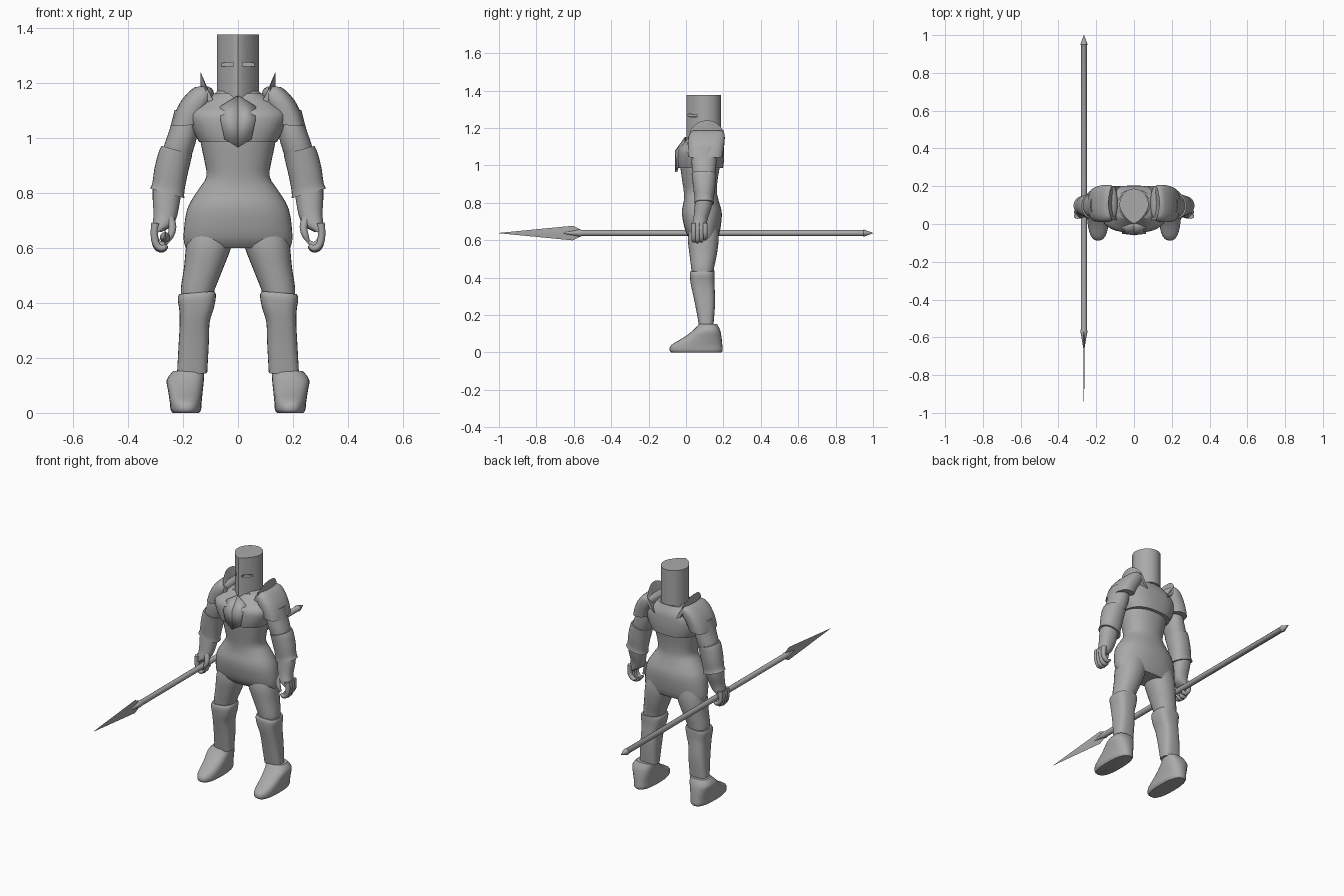
import bpy, bmesh, math
from mathutils import Vector

cube = bpy.data.objects.get("Cube")
if cube:
    bpy.data.objects.remove(cube)

GREY = (0.40, 0.40, 0.40, 1)
steel = bpy.data.materials.new("plain grey")
steel.use_nodes = True
steel.diffuse_color = GREY
steel.node_tree.nodes["Principled BSDF"].inputs["Base Color"].default_value = GREY
parts = []


def finish(name, bm, mirror):
    bmesh.ops.recalc_face_normals(bm, faces=bm.faces)
    mesh = bpy.data.meshes.new(name)
    bm.to_mesh(mesh)
    bm.free()
    mesh.materials.append(steel)
    obj = bpy.data.objects.new(name, mesh)
    bpy.context.collection.objects.link(obj)
    if mirror:
        obj.modifiers.new("Mirror", "MIRROR")
        obj.modifiers["Mirror"].use_mirror_merge = False
    parts.append(obj)
    return obj


def skin(name, rings, mirror=False):
    """Closed surface through a list of equally long point rings."""
    bm = bmesh.new()
    loops = [[bm.verts.new(p) for p in ring] for ring in rings]
    n = len(loops[0])
    for a, b in zip(loops, loops[1:]):
        for i in range(n):
            j = (i + 1) % n
            bm.faces.new((a[i], a[j], b[j], b[i]))
    bm.faces.new(loops[0])
    bm.faces.new(loops[-1])
    return finish(name, bm, mirror)


def smooth_rows(rows, steps):
    """Catmull-Rom interpolation between rows of numbers."""
    out = []
    pts = [Vector(r) for r in rows]
    for i in range(len(pts) - 1):
        a, b = pts[max(i - 1, 0)], pts[i]
        c, d = pts[i + 1], pts[min(i + 2, len(pts) - 1)]
        for k in range(steps):
            t = k / steps
            out.append(b + (c - a) * t / 2 + (a * 2 - b * 5 + c * 4 - d) * t * t / 2
                       + (b * 3 - a - c * 3 + d) * t ** 3 / 2)
    return out + [pts[-1]]


def power(v, p):
    return math.copysign(abs(v) ** (2 / p), v)


def loft(name, rows, square=2.2, tilt=0.0, mirror=True, steps=3, n=28):
    """Rows are height, x from, x to, y from, y to."""
    rings = []
    for z, x0, x1, y0, y1 in smooth_rows(rows, steps):
        ring = []
        for i in range(n):
            a = math.tau * i / n
            dx = (x1 - x0) / 2 * power(math.cos(a), square)
            dy = (y1 - y0) / 2 * power(math.sin(a), square)
            ring.append(((x0 + x1) / 2 + dx, (y0 + y1) / 2 + dy, z + tilt * dx))
        rings.append(ring)
    return skin(name, rings, mirror)


def tube(name, path, radii, mirror=True, n=10):
    """Round tube with changing radius along a path."""
    rings = []
    rows = smooth_rows([(*p, r) for p, r in zip(path, radii)], 3)
    pts = [Vector(r[:3]) for r in rows]
    for i, p in enumerate(pts):
        way = (pts[min(i + 1, len(pts) - 1)] - pts[max(i - 1, 0)]).normalized()
        side = way.cross(Vector((0, 1, 0))).normalized()
        up = side.cross(way)
        rings.append([p + (side * math.cos(math.tau * k / n)
                           + up * math.sin(math.tau * k / n)) * rows[i][3] for k in range(n)])
    return skin(name, rings, mirror)


# Torso with flared hip skirt
loft("torso", [(.6, -.19, .19, .03, .165), (.64, -.198, .198, .0, .18),
               (.74, -.185, .185, -.022, .192), (.81, -.145, .145, -.012, .175),
               (.86, -.115, .115, -.012, .165), (.93, -.125, .125, -.022, .17),
               (1.02, -.142, .142, -.032, .185), (1.1, -.14, .14, -.015, .185),
               (1.17, -.075, .075, .03, .17)], mirror=False, n=40)

# Breast and back plate
loft("breastplate", [(.985, -.142, .142, -.04, .198), (1.03, -.165, .165, -.046, .203),
                     (1.085, -.18, .18, -.042, .203), (1.12, -.15, .15, -.012, .198),
                     (1.16, -.09, .09, .02, .18)], square=2.6, mirror=False, n=40)

# Pointed gorget plate, folded along its middle
bm = bmesh.new()
outline = [(0, .0, 1.15), (.065, -.012, 1.11), (.062, -.046, 1.06),
           (.048, -.044, .995), (0, -.052, .965)]
edge = [bm.verts.new(p) for p in outline]
middle = bm.verts.new((0, -.054, 1.075))
for a, b in zip(edge, edge[1:]):
    bm.faces.new((a, b, middle))
gorget = finish("gorget_plate", bm, True)
solid = gorget.modifiers.new("Thickness", "SOLIDIFY")
solid.thickness = .012
solid.offset = 0

# Shoulder guards
loft("shoulder_guards", [(1.045, .135, .243, .012, .196), (1.09, .115, .23, .01, .202),
                         (1.135, .09, .208, .01, .207), (1.17, .09, .178, .02, .205),
                         (1.186, .11, .155, .04, .19)], square=2.7, tilt=-.05)

# Curved neck fins on the shoulders
profile = [(.088, 1.10), (.103, 1.14), (.116, 1.18), (.122, 1.2), (.137, 1.24),
           (.137, 1.2), (.134, 1.17), (.12, 1.13)]
rings = []
for i in range(13):
    t = i / 6 - 1
    lift = 1 - .4 * abs(t) ** 2.5
    rings.append([(x - .02 * t * t, .112 + .09 * t, 1.1 + (z - 1.1) * lift) for x, z in profile])
skin("shoulder_fins", rings, True)

# Arms: upper arm, forearm guard, wrist
loft("upper_arms", [(1.09, .14, .23, .035, .165), (1.02, .148, .248, .03, .163),
                    (.96, .165, .268, .035, .158), (.92, .18, .275, .045, .15)], tilt=.25)
loft("forearm_guards", [(.955, .166, .277, .03, .162), (.93, .172, .289, .033, .16),
                        (.87, .186, .304, .04, .155), (.82, .195, .311, .046, .148),
                        (.798, .195, .32, .045, .15)], tilt=.28)
loft("wrists", [(.82, .205, .31, .05, .145), (.77, .212, .31, .045, .135),
                (.72, .222, .307, .04, .118), (.685, .24, .31, .033, .11),
                (.66, .278, .316, .032, .108)], tilt=.15)

# Hands: four curled fingers and a thumb
for i in range(4):
    y = .042 + i * .02
    low = .004 * (i - 1) ** 2
    tube("finger_%d" % (i + 1), [(.3, y, .69), (.304, y, .645), (.295, y, .605 + low),
                                (.275, y, .594 + low), (.258, y, .606 + low)],
         (.015, .0135, .013, .012, .007))
tube("thumb", [(.25, .06, .71), (.238, .045, .675), (.245, .04, .645), (.256, .042, .622)],
     (.018, .014, .012, .006))

# Legs: thigh, greave, boot
loft("thighs", [(.68, .01, .17, .02, .17), (.61, .022, .188, .01, .175),
                (.53, .052, .196, .018, .166), (.45, .084, .208, .028, .15),
                (.4, .1, .205, .035, .145)])
loft("greaves", [(.437, .086, .214, .026, .152), (.42, .08, .219, .02, .153),
                 (.375, .088, .213, .024, .152), (.325, .103, .212, .034, .154),
                 (.25, .106, .216, .05, .155), (.14, .112, .222, .07, .146)],
     square=2.9, tilt=-.08)
loft("boots", [(.0, .142, .238, -.078, .19), (.012, .134, .245, -.088, .196),
               (.04, .132, .248, -.078, .194), (.08, .128, .254, -.012, .19),
               (.12, .124, .259, .04, .182), (.152, .123, .236, .07, .165)], square=2.5)

# Great helm with a creased front
rings = []
for top in (False, True):
    ring = []
    for i in range(48):
        a = math.tau * i / 48
        c, s = math.cos(a), math.sin(a)
        y = .1 + .087 * s if s > 0 else .1 - .097 * max(0, 1 - abs(c) ** 1.4) ** .65
        ring.append((.077 * c, y, 1.376 if top else 1.165 - .025 * max(0, -s) ** 4))
    rings.append(ring)
helm = skin("helm", rings)

# Eye slits cut into the helm
for side in (-1, 1):
    bpy.ops.mesh.primitive_cube_add(size=1, location=(side * .043, .015, 1.266),
                                    rotation=(0, side * .06, 0))
    cutter = bpy.context.object
    cutter.scale = (.052, .085, .014)
    cutter.hide_render = True
    cut = helm.modifiers.new("Slit", "BOOLEAN")
    cut.operation = "DIFFERENCE"
    cut.object = cutter
    bpy.context.view_layer.objects.active = helm
    bpy.ops.object.modifier_apply(modifier=cut.name)
    bpy.data.objects.remove(cutter)


# Spear: turned shaft with socket and butt spike, flat blade
def along_spear(y, rx, rz, n):
    return [(-.265 + rx * math.cos(math.tau * k / n), y,
             .638 + rz * math.sin(math.tau * k / n)) for k in range(n)]


shaft = [(-.66, .003), (-.6, .013), (-.57, .019), (-.555, .016), (.945, .016),
         (.95, .019), (.962, .015), (1, .001)]
skin("spear_shaft", [along_spear(y, r, r, 16) for y, r in shaft])
blade = [(-1, .0005, .001), (-.605, .004, .039), (-.56, .004, .017)]
skin("spear_blade", [along_spear(y, rx, rz, 4) for y, rx, rz in blade])

# Smooth shading with sharp rims
bpy.ops.object.select_all(action="DESELECT")
for obj in parts:
    obj.select_set(True)
bpy.context.view_layer.objects.active = parts[0]
bpy.ops.object.shade_smooth_by_angle(angle=math.radians(38))
